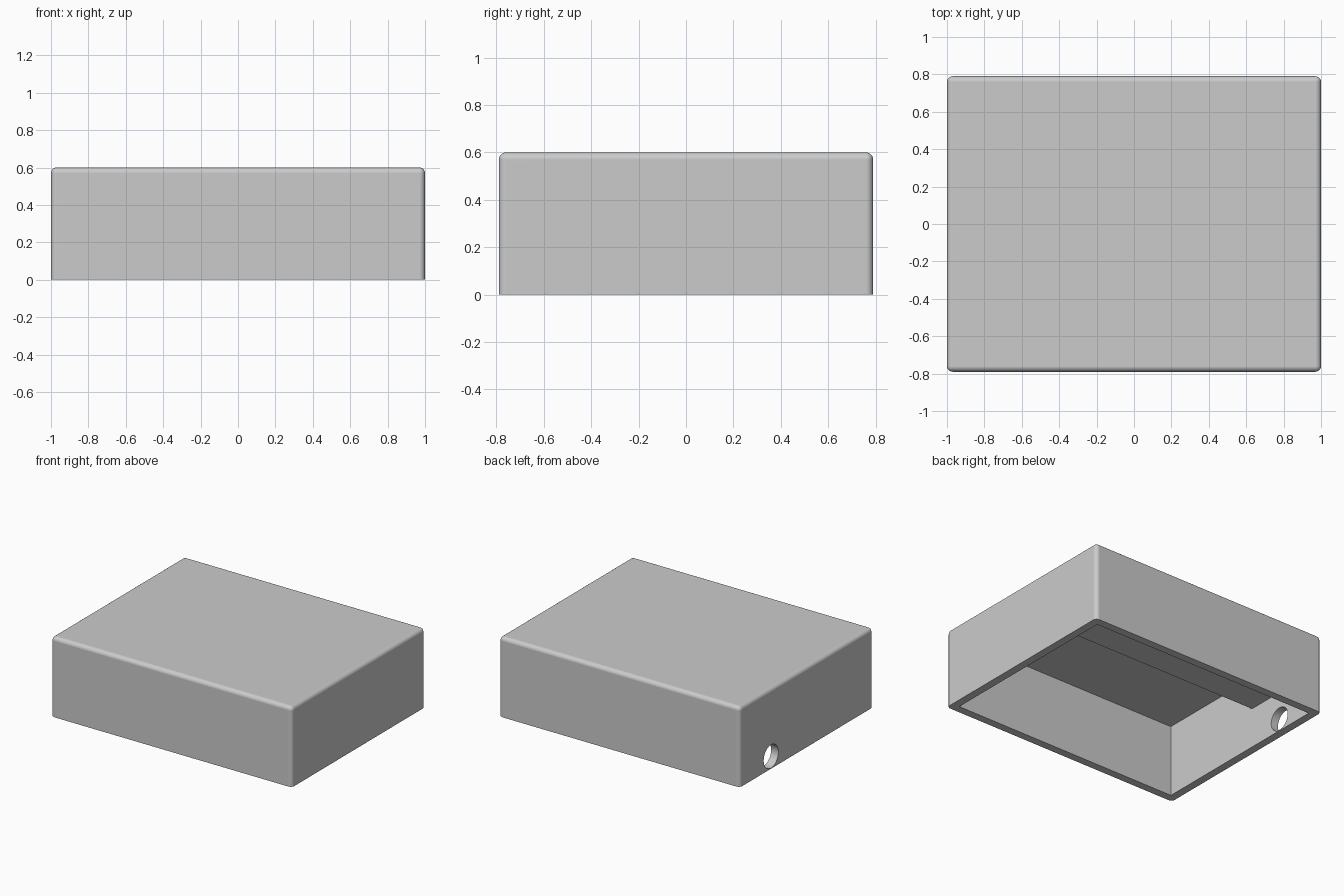
import bpy, bmesh, math
from mathutils import Matrix

old = bpy.data.objects.get("Cube")
if old:
    bpy.data.objects.remove(old, do_unlink=True)

WIDTH, DEPTH, HEIGHT = 2.0, 1.58, 0.6
WALL, ROUND = 0.06, 0.03
STEP_Y, STEP_Z = 0.13, 0.30


def make_object(name, bm):
    bmesh.ops.recalc_face_normals(bm, faces=bm.faces)
    mesh = bpy.data.meshes.new(name)
    bm.to_mesh(mesh)
    bm.free()
    obj = bpy.data.objects.new(name, mesh)
    bpy.context.collection.objects.link(obj)
    return obj


def cut(target, cutter):
    cutter.hide_render = True
    mod = target.modifiers.new("cut", "BOOLEAN")
    mod.operation = "DIFFERENCE"
    mod.solver = "EXACT"
    mod.object = cutter
    bpy.context.view_layer.objects.active = target
    bpy.ops.object.modifier_apply(modifier=mod.name)
    bpy.data.objects.remove(cutter, do_unlink=True)


# Housing: box with rounded top and upright edges, sharp base
bm = bmesh.new()
bmesh.ops.create_cube(bm, size=1)
bmesh.ops.scale(bm, vec=(WIDTH, DEPTH, HEIGHT), verts=bm.verts)
bmesh.ops.translate(bm, vec=(0, 0, HEIGHT / 2), verts=bm.verts)
edges = [e for e in bm.edges if max(v.co.z for v in e.verts) > 0.01]
bmesh.ops.bevel(bm, geom=edges, offset=ROUND, segments=6, profile=0.5,
                affect="EDGES", clamp_overlap=True)
housing = make_object("housing", bm)

# Open underside: stepped profile swept across the width
iy, iz, ix = DEPTH / 2 - WALL, HEIGHT - WALL, WIDTH / 2 - WALL
profile = [(-iy, -0.1), (iy, -0.1), (iy, STEP_Z),
           (STEP_Y, STEP_Z), (STEP_Y, iz), (-iy, iz)]
bm = bmesh.new()
face = bm.faces.new([bm.verts.new((-ix, y, z)) for y, z in profile])
swept = bmesh.ops.extrude_face_region(bm, geom=[face])["geom"]
bmesh.ops.translate(bm, vec=(2 * ix, 0, 0),
                    verts=[g for g in swept if isinstance(g, bmesh.types.BMVert)])
cut(housing, make_object("cavity_cutter", bm))

# Round cable hole through the side wall
bm = bmesh.new()
bmesh.ops.create_cone(bm, cap_ends=True, segments=48, radius1=0.087, radius2=0.087,
                      depth=0.3, matrix=Matrix.Translation((-1, 0.42, 0.093))
                      @ Matrix.Rotation(math.pi / 2, 4, "Y"))
cut(housing, make_object("hole_cutter", bm))

# Plain grey finish
grey = bpy.data.materials.new("plain_grey")
grey.use_nodes = True
color = (0.6, 0.6, 0.6, 1)
grey.diffuse_color = color
grey.node_tree.nodes["Principled BSDF"].inputs["Base Color"].default_value = color
housing.data.materials.clear()
housing.data.materials.append(grey)

# Smooth rounded edges, flat panels
bpy.ops.object.select_all(action="DESELECT")
housing.select_set(True)
bpy.context.view_layer.objects.active = housing
bpy.ops.object.shade_smooth_by_angle(angle=math.radians(30))
weighted = housing.modifiers.new("weighted_normals", "WEIGHTED_NORMAL")
weighted.keep_sharp = True
